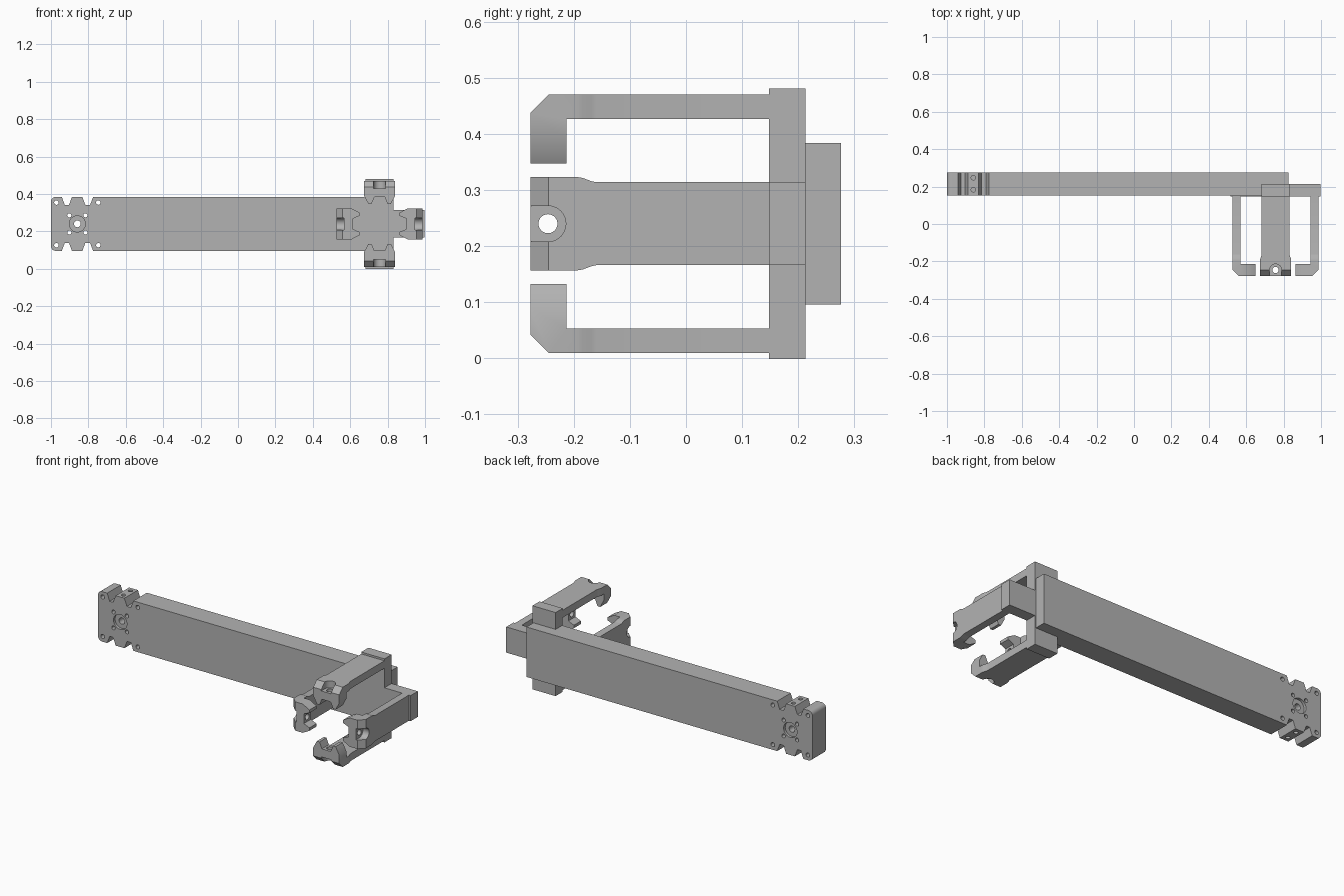
import bpy, bmesh, math
from mathutils import Matrix, Vector

if "Cube" in bpy.data.objects:
    bpy.data.objects.remove(bpy.data.objects["Cube"])

CX, CZ = 0.757, 0.24          # centre of the gripper cross
grey = bpy.data.materials.new("machined grey")
grey.diffuse_color = (0.45, 0.45, 0.45, 1)
grey.use_nodes = True
grey.node_tree.nodes["Principled BSDF"].inputs["Base Color"].default_value = grey.diffuse_color


def prism(name, pts, lo, hi, axis):
    """Extrude a 2D outline along an axis; outline axes are the other two in order."""
    def place(a, b, c):
        return {'x': (c, a, b), 'y': (a, c, b), 'z': (a, b, c)}[axis]
    bm = bmesh.new()
    face = bm.faces.new([bm.verts.new(place(a, b, lo)) for a, b in pts])
    ext = bmesh.ops.extrude_face_region(bm, geom=[face])
    shift = Vector(place(0, 0, hi - lo))
    for v in ext['geom']:
        if isinstance(v, bmesh.types.BMVert):
            v.co += shift
    bmesh.ops.recalc_face_normals(bm, faces=bm.faces)
    me = bpy.data.meshes.new(name)
    bm.to_mesh(me)
    bm.free()
    me.materials.append(grey)
    ob = bpy.data.objects.new(name, me)
    bpy.context.collection.objects.link(ob)
    return ob


def arc(cx, cy, r, a0, a1, n):
    return [(cx + r * math.cos(math.radians(a0 + (a1 - a0) * i / n)),
             cy + r * math.sin(math.radians(a0 + (a1 - a0) * i / n))) for i in range(n + 1)]


def circle(cx, cy, r, n=24):
    return arc(cx, cy, r, 0, 360, n)[:-1]


def combine(ob, cutters, operation='DIFFERENCE'):
    """Apply booleans and remove the helper shapes."""
    for c in cutters:
        c.hide_render = True
        mod = ob.modifiers.new("cut", 'BOOLEAN')
        mod.operation, mod.object, mod.solver = operation, c, 'EXACT'
    dg = bpy.context.evaluated_depsgraph_get()
    ob.data = bpy.data.meshes.new_from_object(ob.evaluated_get(dg))
    ob.modifiers.clear()
    for c in cutters:
        bpy.data.objects.remove(c)


def smooth(ob):
    bpy.ops.object.select_all(action='DESELECT')
    ob.select_set(True)
    bpy.context.view_layer.objects.active = ob
    bpy.ops.object.shade_smooth_by_angle(angle=math.radians(30))


# Long beam: upper outline with two notches, mirrored to the lower edge
H, D = 0.144, 0.043
upper = arc(-0.975, H - 0.025, 0.025, 180, 90, 6)
for x0, x1 in ((-0.942, -0.888), (-0.832, -0.775)):
    upper += [(x0, H), (x0 + 0.016, H - D), (x1 - 0.016, H - D), (x1, H)]
upper.append((0.825, H))
outline = [(x, CZ + z) for x, z in upper] + [(x, CZ - z) for x, z in reversed(upper)]
Y0, Y1 = 0.153, 0.276
beam = prism("beam", outline, Y0, Y1, 'y')

# Mounting holes at the beam end
HX = -0.859
cuts = [prism("shaft_hole", circle(HX, CZ, 0.018), 0.1, 0.3, 'y')]
cuts += [prism("shaft_recess", circle(HX, CZ, 0.043, 32), a, b, 'y')
         for a, b in ((Y0 - 0.02, Y0 + 0.015), (Y1 - 0.015, Y1 + 0.02))]
for sx in (-1, 1):
    for sz in (-1, 1):
        cuts.append(prism("horn_hole", circle(HX + sx * 0.043, CZ + sz * 0.046, 0.011, 16), 0.1, 0.3, 'y'))
        cuts.append(prism("corner_hole", circle(HX + sx * 0.112, CZ + sz * 0.114, 0.012, 16), 0.1, 0.3, 'y'))
for y in (0.183, 0.247):
    for s in (-1, 1):
        z = sorted((CZ + s * 0.1, CZ + s * 0.16))
        cuts.append(prism("tab_hole", circle(HX, y, 0.012, 16), z[0], z[1], 'z'))
combine(beam, cuts)
smooth(beam)

# Cross-shaped gripper base
W, R = 0.074, 0.241
quarter = [(R, -W), (R, W), (W, W)]
plus = []
for k in range(4):
    c, s = round(math.cos(k * math.pi / 2)), round(math.sin(k * math.pi / 2))
    plus += [(CX + a * c - b * s, CZ + a * s + b * c) for a, b in quarter]
prism("cross_base", plus, 0.148, 0.213, 'y')

# Gripper arm, built pointing up: side outline (y, radius)
F = -0.277
side = [(0.18, 0.187), (0.18, 0.23), (F + 0.032, 0.23), (F, 0.198),
        (F, 0.107), (-0.213, 0.107), (-0.213, 0.187)]
arm = prism("gripper_arm_top", side, -0.083, 0.083, 'x')

# Arm narrows behind the hook with a soft step
edge = [(W, 0.2), (W, -0.16), (0.0755, -0.168), (0.0815, -0.184), (0.083, -0.193), (0.083, -0.3)]
width = edge + [(-x, y) for x, y in reversed(edge)]
combine(arm, [prism("arm_width", width, 0.05, 0.3, 'z')], 'INTERSECT')

# Hook tip: tapered sides, centre notch, screw recess and hole
cuts = []
for s in (-1, 1):
    taper = [(s * 0.1, 0.158), (s * 0.083, 0.15), (s * 0.06, 0.107), (s * 0.055, 0.09), (s * 0.1, 0.09)]
    cuts.append(prism("tip_taper", taper, -0.3, -0.2, 'y'))
notch = [(-0.05, 0.09), (-0.043, 0.107), (-0.028, 0.143), (0.028, 0.143), (0.043, 0.107), (0.05, 0.09)]
cuts.append(prism("tip_notch", notch, -0.3, -0.2, 'y'))
recess = [(-0.032, -0.3)] + arc(0, -0.246, 0.032, 180, 0, 12) + [(0.032, -0.3)]
cuts.append(prism("screw_recess", recess, 0.19, 0.3, 'z'))
cuts.append(prism("screw_hole", circle(0, -0.246, 0.017), 0.09, 0.3, 'z'))
combine(arm, cuts)
smooth(arm)

# Four arms around the cross
for k, label in enumerate(("top", "right", "bottom", "left")):
    ob = arm if k == 0 else arm.copy()
    ob.name = "gripper_arm_" + label
    if k:
        bpy.context.collection.objects.link(ob)
    ob.matrix_world = Matrix.Translation((CX, 0, CZ)) @ Matrix.Rotation(k * math.pi / 2, 4, 'Y')
